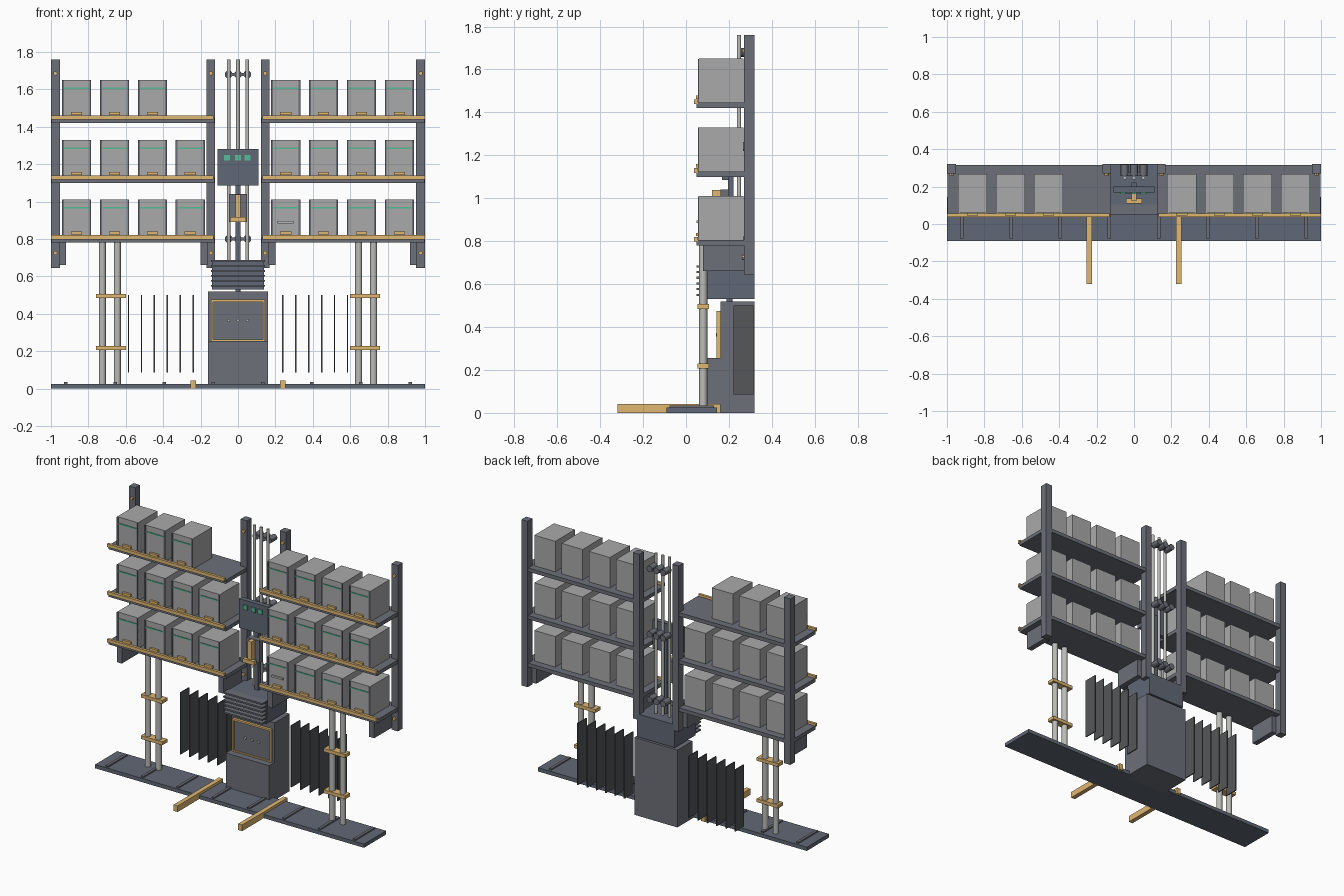
import bpy, math

if "Cube" in bpy.data.objects:
    bpy.data.objects.remove(bpy.data.objects["Cube"])

def mat(name, r, g, b):
    m = bpy.data.materials.new(name)
    m.diffuse_color = (r, g, b, 1)
    m.use_nodes = True
    m.node_tree.nodes["Principled BSDF"].inputs["Base Color"].default_value = m.diffuse_color
    return m

DARK = mat("dark_steel", .15, .16, .19)
BLUE = mat("blue_steel", .12, .14, .18)
FIN = mat("fin_grey", .09, .095, .1)
LIGHT = mat("light_metal", .5, .5, .48)
CRATE = mat("crate_grey", .4, .4, .4)
GOLD = mat("ochre", .75, .48, .17)
GREEN = mat("green", .1, .5, .3)

def box(name, x0, x1, y0, y1, z0, z1, m):
    """Axis-aligned box from its limits."""
    v = [(x, y, z) for x in (x0, x1) for y in (y0, y1) for z in (z0, z1)]
    f = [(0, 1, 3, 2), (4, 6, 7, 5), (0, 4, 5, 1), (2, 3, 7, 6), (0, 2, 6, 4), (1, 5, 7, 3)]
    me = bpy.data.meshes.new(name)
    me.from_pydata(v, [], f)
    me.materials.append(m)
    o = bpy.data.objects.new(name, me)
    bpy.context.collection.objects.link(o)
    return o

def rod(name, x, y, z, r, length, m, axis='Z', n=16):
    """Cylinder centred on a point, along Z or Y."""
    rot = (math.pi / 2, 0, 0) if axis == 'Y' else (0, 0, 0)
    bpy.ops.mesh.primitive_cylinder_add(vertices=n, radius=r, depth=length, location=(x, y, z), rotation=rot)
    o = bpy.context.object
    o.name = name
    o.data.materials.append(m)
    bpy.ops.object.shade_smooth_by_angle()
    return o

def sbox(name, s, x0, x1, *rest):
    """Box on the side given by s (-1 left, 1 right)."""
    a, b = sorted((s * x0, s * x1))
    return box(name, a, b, *rest)

# floor plate with cross strips
box("floor_plate", -1, 1, -.09, .145, 0, .025, BLUE)
for i in range(8):
    x = -.92 + i * 1.84 / 7
    box("floor_strip", x - .009, x + .009, -.078, .13, .024, .034, DARK)

# cabinet: stepped side profile pulled across x
prof = [(.10, 0), (.32, 0), (.32, .52), (.16, .52), (.16, .255), (.10, .255)]
n = len(prof)
me = bpy.data.meshes.new("cabinet")
me.from_pydata([(x, y, z) for x in (-.16, .16) for y, z in prof], [],
               [tuple(range(n))[::-1], tuple(range(n, 2 * n))] +
               [(i, (i + 1) % n, (i + 1) % n + n, i + n) for i in range(n)])
me.materials.append(DARK)
bpy.context.collection.objects.link(bpy.data.objects.new("cabinet", me))

# control panel with raised frame and knobs
box("panel_face", -.135, .135, .152, .165, .26, .465, DARK)
for s in (-1, 1):
    sbox("panel_frame_side", s, .133, .145, .143, .165, .25, .475, GOLD)
for z in (.25, .463):
    box("panel_frame_bar", -.133, .133, .143, .165, z, z + .012, GOLD)
for x in (-.05, 0, .05):
    rod("knob", x, .147, .365, .008, .016, LIGHT, 'Y', 12)

# louvred housing above the cabinet
rod("neck", 0, .203, .525, .014, .04, DARK)
box("louver_housing", -.14, .14, .1, .32, .53, .685, BLUE)
for i in range(6):
    z = .55 + i * .0265
    box("louver_slat", -.145, .145, .05, .105, z - .005, z + .005, DARK)

# centre column, display box and gripper
box("column", -.014, .014, .195, .222, .68, 1.2, BLUE)
box("display_box", -.11, .11, .168, .2, 1.085, 1.28, BLUE)
for x in (-.06, 0, .05):
    box("display_light", x - .016, x + .016, .16, .17, 1.22, 1.25, GREEN)
box("gripper_plate", -.047, .047, .16, .2, .89, 1.04, DARK)
box("gripper_stem", -.014, .014, .122, .162, .9, 1.038, GOLD)
box("gripper_bar", -.042, .042, .11, .135, .892, .918, GOLD)

# vertical pipes with rollers behind
for x in (-.05, 0, .05):
    rod("mast_pipe", x, .247, 1.223, .01, 1.074, LIGHT)
    for z in (.8, 1.24, 1.68):
        rod("pipe_roller", x, .287, z, .021, .06, DARK, 'Y', 12)
for z in (.8, 1.24, 1.68):
    box("roller_bar", -.07, .07, .256, .276, z - .008, z + .008, DARK)

SHELVES = (.78, 1.10, 1.42)
CRATES = (.255, .457, .66, .863)

def crate(x, z):
    """Storage crate with trim, green line and pull."""
    box("crate", x - .078, x + .078, .06, .267, z, z + .205, CRATE)
    for s in (-1, 1):
        c = x + s * .073
        box("crate_trim", c - .005, c + .005, .056, .062, z, z + .204, DARK)
    box("crate_line", x - .068, x + .068, .056, .062, z + .157, z + .165, GREEN)
    box("crate_pull", x - .03, x + .03, .046, .062, z + .018, z + .034, GOLD)

for s in (-1, 1):
    # fork, cooling fins
    sbox("fork", s, .225, .255, -.32, .16, .0005, .042, GOLD)
    for i in range(6):
        x = .24 + i * .069
        sbox("fin", s, x - .0035, x + .0035, .222, .315, .085, .5, FIN)

    # support legs and clamps
    for x in (.645, .725):
        rod("leg_tube", s * x, .08, .403, .019, .76, LIGHT)
    for z in (.207, .485):
        sbox("leg_clamp", s, .6, .76, .053, .106, z, z + .022, GOLD)

    # rack posts with bolts and brackets
    for x in (.122, .953):
        sbox("rack_post", s, x, x + .047, .27, .32, .645, 1.76, DARK)
        for z in (.725, 1.685):
            rod("post_bolt", s * (x + .0235), .267, z, .011, .014, GOLD, 'Y', 12)
    for x in (.163, .92):
        sbox("shelf_bracket", s, x, x + .037, .08, .275, .66, .785, DARK)

    # shelves, front rails and crates
    for level, z in enumerate(SHELVES):
        sbox("shelf", s, .125, .998, .05, .315, z, z + .025, DARK)
        sbox("shelf_rail", s, .13, 1, .038, .055, z + .018, z + .04, GOLD)
        for k, x in enumerate(CRATES):
            if not (s < 0 and level == 2 and k == 0):
                crate(s * x, z + .025)

# label slot on one crate
box("crate_label", .212, .296, .05, .061, .884, .896, LIGHT)
